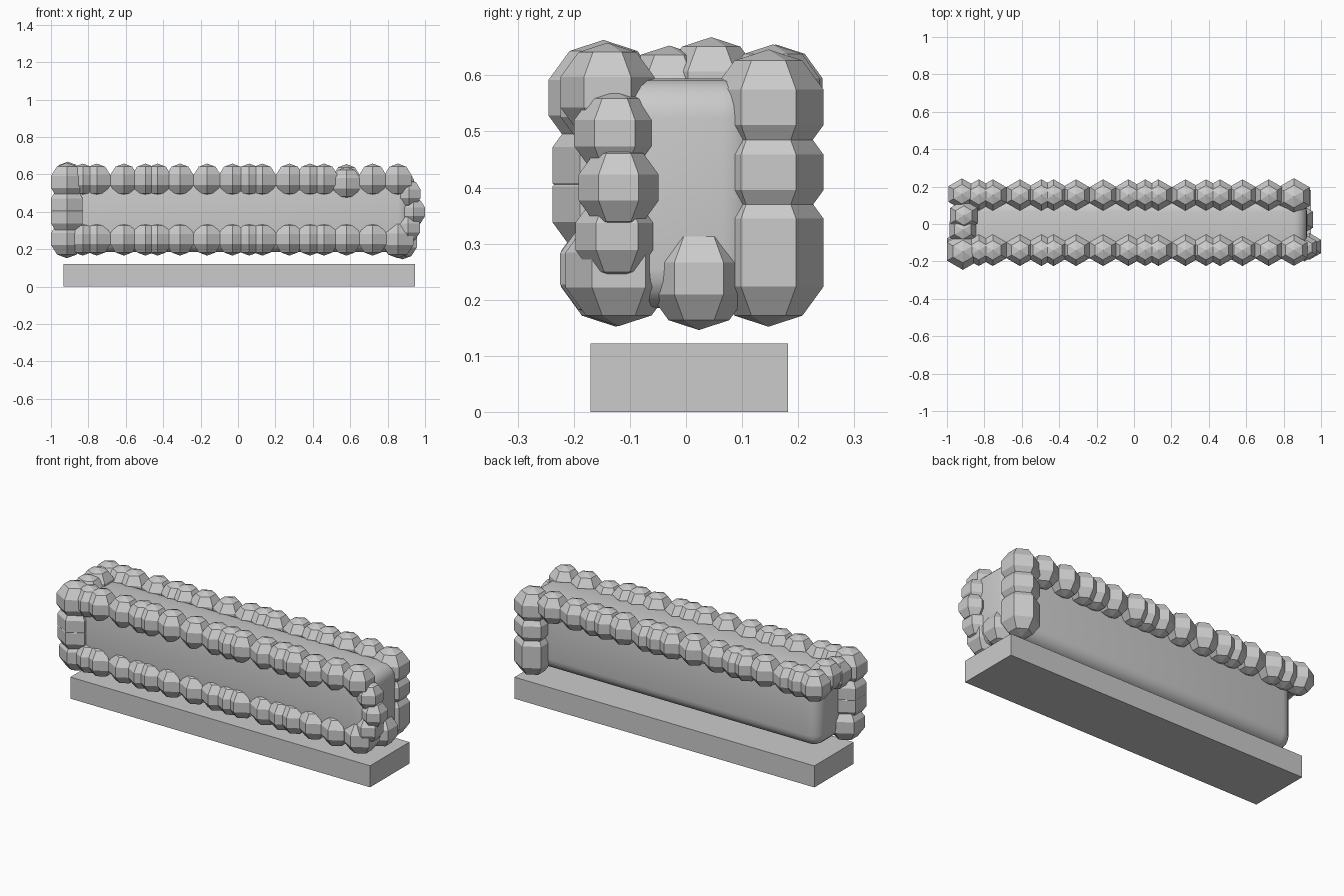
import bpy, bmesh
from mathutils import Matrix

if "Cube" in bpy.data.objects:
    bpy.data.objects.remove(bpy.data.objects["Cube"])


def box(name, lo, hi):
    size = [b - a for a, b in zip(lo, hi)]
    mid = [(a + b) / 2 for a, b in zip(lo, hi)]
    bpy.ops.mesh.primitive_cube_add(size=1, location=mid)
    ob = bpy.context.object
    ob.name = name
    ob.scale = size
    bpy.ops.object.transform_apply(location=False, rotation=False, scale=True)
    return ob


def leaf_clumps(name, blobs):
    """One object of faceted six-sided spheres, each (x, y, z, radius)."""
    bm = bmesh.new()
    for x, y, z, r in blobs:
        bmesh.ops.create_uvsphere(bm, u_segments=6, v_segments=5, radius=r,
                                  matrix=Matrix.Translation((x, y, z)))
    me = bpy.data.meshes.new(name)
    bm.to_mesh(me)
    bm.free()
    ob = bpy.data.objects.new(name, me)
    bpy.context.collection.objects.link(ob)
    return ob


# Plinth
box("base", (-0.932, -0.17, 0), (0.947, 0.182, 0.122))

# Smooth rounded hedge core
core = box("hedge_core", (-0.92, -0.175, 0.185), (0.925, 0.135, 0.594))
bev = core.modifiers.new("rounding", 'BEVEL')
bev.width = 0.07
bev.segments = 5
bpy.context.view_layer.objects.active = core
bpy.ops.object.shade_smooth()

# Long rows of leaf clumps
xs = [-0.83, -0.755, -0.61, -0.495, -0.43, -0.31, -0.165, -0.03,
      0.06, 0.13, 0.275, 0.385, 0.46, 0.58, 0.72]
R = 0.088
leaf_clumps("top_back_row", [(x, 0.155, 0.567, R) for x in xs])
leaf_clumps("top_front_row",
            [(x, -0.14, 0.553 if x == 0.58 else 0.57, R) for x in xs]
            + [(0.855, -0.14, 0.57, R)])
leaf_clumps("bottom_front_row",
            [(x, -0.14, 0.255, 0.089) for x in xs] + [(0.855, -0.12, 0.253, 0.1)])

# Left end: front corner column and the row across the top
B = 0.103
leaf_clumps("left_front_column", [(-0.915, -0.147, 0.56, B), (-0.915, -0.14, 0.44, B),
                                  (-0.915, -0.14, 0.37, B), (-0.915, -0.125, 0.255, B)])
leaf_clumps("left_top_row", [(-0.915, -0.03, 0.565, R), (-0.91, 0.045, 0.58, R),
                             (-0.92, 0.16, 0.567, R)])

# Right end: back column, small front column and the low middle clump
leaf_clumps("right_back_column",
            [(0.855, 0.147, z, B) for z in (0.255, 0.313, 0.427, 0.543)])
leaf_clumps("right_front_column", [(0.913, -0.127, 0.497, 0.076), (0.938, -0.12, 0.4, 0.075),
                                   (0.908, -0.123, 0.313, 0.078)])
leaf_clumps("right_bottom_clump", [(0.88, 0.023, 0.238, 0.092)])
